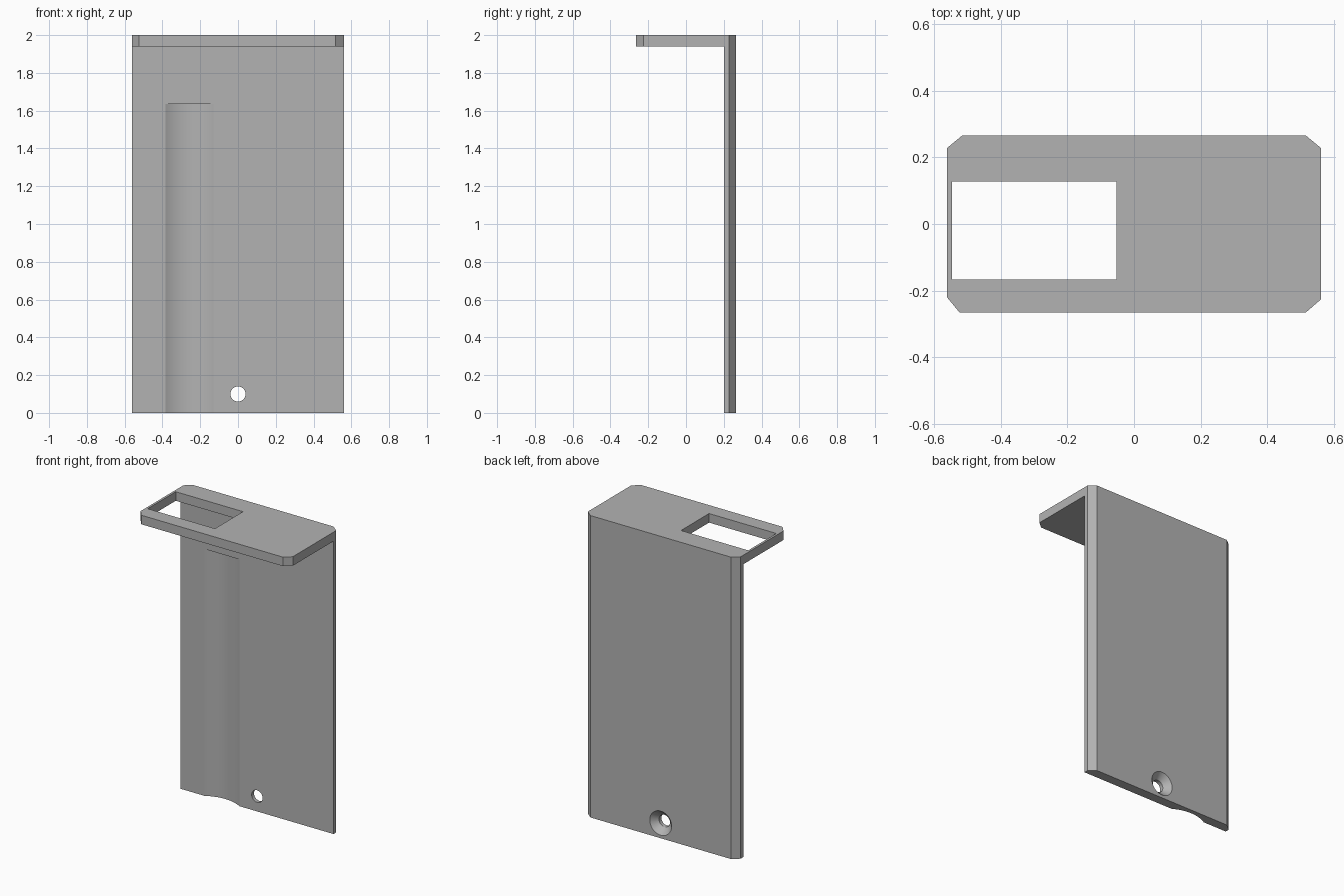
import bpy
import bmesh
import math
from mathutils import Matrix

cube = bpy.data.objects.get("Cube")
if cube:
    bpy.data.objects.remove(cube, do_unlink=True)

grey = bpy.data.materials.new("plain grey")
grey.use_nodes = True
grey.diffuse_color = (0.45, 0.45, 0.45, 1)
grey.node_tree.nodes["Principled BSDF"].inputs["Base Color"].default_value = grey.diffuse_color


def make_object(name, bm):
    bmesh.ops.recalc_face_normals(bm, faces=bm.faces)
    mesh = bpy.data.meshes.new(name)
    bm.to_mesh(mesh)
    bm.free()
    mesh.materials.append(grey)
    obj = bpy.data.objects.new(name, mesh)
    bpy.context.collection.objects.link(obj)
    return obj


def prism(name, outline, z0, z1):
    """Extrude an (x, y) outline from z0 up to z1."""
    bm = bmesh.new()
    face = bm.faces.new([bm.verts.new((x, y, z0)) for x, y in outline])
    top = bmesh.ops.extrude_face_region(bm, geom=[face])["geom"]
    bmesh.ops.translate(bm, vec=(0, 0, z1 - z0),
                        verts=[v for v in top if isinstance(v, bmesh.types.BMVert)])
    return make_object(name, bm)


def box(name, x0, x1, y0, y1, z0, z1):
    return prism(name, [(x0, y0), (x1, y0), (x1, y1), (x0, y1)], z0, z1)


def cone(name, x, z, y0, y1, r0, r1):
    """Round cutter along y, radius r0 at y0 and r1 at y1."""
    bm = bmesh.new()
    place = Matrix.Translation((x, (y0 + y1) / 2, z)) @ Matrix.Rotation(-math.pi / 2, 4, "X")
    bmesh.ops.create_cone(bm, cap_ends=True, segments=48, radius1=r0, radius2=r1,
                          depth=y1 - y0, matrix=place)
    return make_object(name, bm)


def cut(target, cutter):
    cutter.hide_render = True
    mod = target.modifiers.new(cutter.name, "BOOLEAN")
    mod.operation = "DIFFERENCE"
    mod.solver = "EXACT"
    mod.object = cutter
    bpy.context.view_layer.objects.active = target
    bpy.ops.object.modifier_apply(modifier=mod.name)
    bpy.data.objects.remove(cutter, do_unlink=True)


# Chamfered block, cut to an L of back plate and top shelf
W, D, PLATE_Y, SHELF_Z = 0.56, 0.265, 0.2, 1.94
bracket = prism("bracket", [(-0.523, -D), (0.515, -D), (W, -0.226), (W, 0.228),
                            (0.515, D), (-0.515, D), (-W, 0.228), (-W, -0.22)], 0, 2)
cut(bracket, box("under_shelf_cutter", -1, 1, -1, PLATE_Y, -1, SHELF_Z))

# Rectangular window in the shelf
cut(bracket, box("window_cutter", -0.545, -0.052, -0.167, 0.127, 1.8, 2.2))

# Shallow round channel up the front of the plate
left, right, depth = -0.385, -0.13, 0.035
half = (right - left) / 2
radius = (half ** 2 + depth ** 2) / (2 * depth)
mid, centre_y = (left + right) / 2, PLATE_Y + depth - radius
circle = [(mid + radius * math.cos(a), centre_y + radius * math.sin(a))
          for a in (math.tau * i / 96 for i in range(96))]
cut(bracket, prism("channel_cutter", circle, -0.5, 1.635))

# Countersunk screw hole
cut(bracket, cone("hole_cutter", 0, 0.1, 0, 0.5, 0.04, 0.04))
cut(bracket, cone("countersink_cutter", 0, 0.1, 0.225, 0.275, 0.04, 0.09))

# Smooth curved walls, sharp edges elsewhere
bpy.ops.object.select_all(action="DESELECT")
bracket.select_set(True)
bpy.context.view_layer.objects.active = bracket
bpy.ops.object.shade_smooth_by_angle(angle=math.radians(25))
